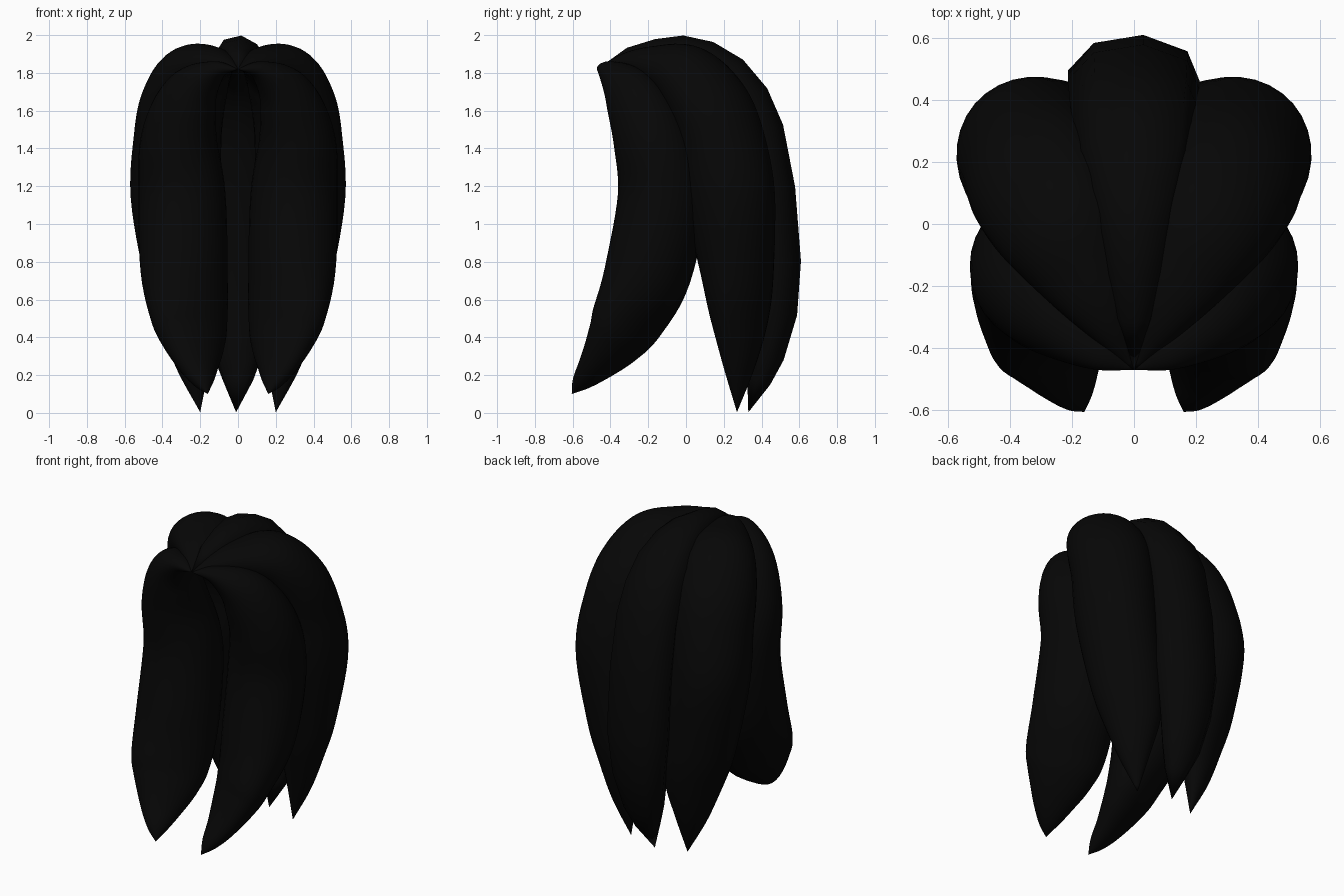
import bpy, bmesh, math
from mathutils import Vector

cube = bpy.data.objects.get("Cube")
if cube:
    bpy.data.objects.remove(cube, do_unlink=True)

# Single near-black hair colour
black = bpy.data.materials.new("black_hair")
black.use_nodes = True
black.diffuse_color = (0.002, 0.002, 0.002, 1)
bsdf = black.node_tree.nodes["Principled BSDF"]
bsdf.inputs["Base Color"].default_value = (0.002, 0.002, 0.002, 1)
bsdf.inputs["Roughness"].default_value = 0.8


def smooth_rows(rows, steps):
    """Catmull-Rom interpolation of (x, y, z, half width, half thickness)."""
    out = []
    n = len(rows)
    for i in range(n - 1):
        p1, p2 = rows[i], rows[i + 1]
        p0 = rows[i - 1] if i else [2 * a - b for a, b in zip(p1, p2)]
        p3 = rows[i + 2] if i + 2 < n else [2 * b - a for a, b in zip(p1, p2)]
        for s in range(steps):
            t = s / steps
            out.append([0.5 * (2 * b + (c - a) * t + (2 * a - 5 * b + 4 * c - d) * t * t
                               + (3 * b - a - 3 * c + d) * t ** 3)
                        for a, b, c, d in zip(p0, p1, p2, p3)])
    out.append(list(rows[-1]))
    return out


def make_lock(name, rows, width_axis, sides, steps, phase=0.0, side=1):
    """Loft elliptical sections along a path, tapering to a point at both ends."""
    if steps > 1:
        rows = smooth_rows(rows, steps)
    pts = [Vector(r[:3]) for r in rows]
    bm = bmesh.new()
    rings = []
    for i, r in enumerate(rows):
        tangent = (pts[min(i + 1, len(pts) - 1)] - pts[max(i - 1, 0)]).normalized()
        u = Vector(width_axis)
        u = (u - tangent * u.dot(tangent)).normalized()
        v = u.cross(tangent)
        w, t = max(r[3], 0), max(r[4], 0)
        ring = []
        for k in range(sides):
            a = phase + 2 * math.pi * k / sides
            p = pts[i] + u * (w * math.sin(a)) + v * (t * math.cos(a))
            ring.append(bm.verts.new((p.x * side, p.y, p.z)))
        rings.append(ring)
    for a, b in zip(rings, rings[1:]):
        for k in range(sides):
            j = (k + 1) % sides
            bm.faces.new((a[k], a[j], b[j], b[k]))
    bmesh.ops.remove_doubles(bm, verts=bm.verts[:], dist=0.0002)
    bmesh.ops.recalc_face_normals(bm, faces=bm.faces[:])
    for f in bm.faces:
        f.smooth = True
    mesh = bpy.data.meshes.new(name)
    bm.to_mesh(mesh)
    bm.free()
    mesh.materials.append(black)
    obj = bpy.data.objects.new(name, mesh)
    bpy.context.collection.objects.link(obj)
    return obj


# Centre back lock, coarse eight-sided section
back_rows = [
    (0, -.47, 1.82, 0, 0), (0, -.30, 1.875, .065, .06), (0, -.16, 1.885, .10, .095),
    (0, -.03, 1.882, .125, .118), (0, .095, 1.85, .155, .125), (0, .215, 1.775, .185, .13),
    (0, .315, 1.65, .20, .135), (0, .385, 1.49, .21, .135), (0, .445, 1.18, .215, .135),
    (0, .475, .80, .215, .135), (0, .465, .53, .18, .125), (0, .425, .30, .13, .095),
    (0, .385, .17, .08, .065), (-.01, .33, .003, 0, 0)]
make_lock("back_lock", back_rows, (1, 0, 0), 8, 1, math.radians(8))

# Rear side lock, sweeping up, out and down behind the ear
rear_rows = [
    (0, -.47, 1.82, 0, 0), (.08, -.32, 1.845, .08, .06), (.155, -.17, 1.84, .15, .105),
    (.235, -.01, 1.785, .21, .17), (.293, .115, 1.64, .238, .20), (.32, .187, 1.45, .24, .22),
    (.328, .23, 1.15, .24, .243), (.297, .272, .75, .215, .18), (.26, .285, .50, .18, .135),
    (.238, .282, .25, .10, .075), (.20, .27, .003, 0, 0)]

# Front lock, falling beside the face and curling forward to its tip
front_rows = [
    (0, -.47, 1.82, 0, 0), (.12, -.405, 1.81, .07, .055), (.25, -.29, 1.685, .145, .15),
    (.312, -.185, 1.45, .20, .205), (.297, -.13, 1.15, .232, .23),
    (.285, -.20, .75, .245, .215), (.26, -.31, .49, .235, .155),
    (.24, -.385, .365, .192, .12), (.215, -.475, .25, .125, .08),
    (.185, -.555, .162, .06, .045), (.16, -.605, .10, 0, 0)]

for label, side in (("left", 1), ("right", -1)):
    make_lock("rear_lock_" + label, rear_rows, (.78, -.62, 0), 32, 6, side=side)
    make_lock("front_lock_" + label, front_rows, (.7, -.7, 0), 32, 6, side=side)
